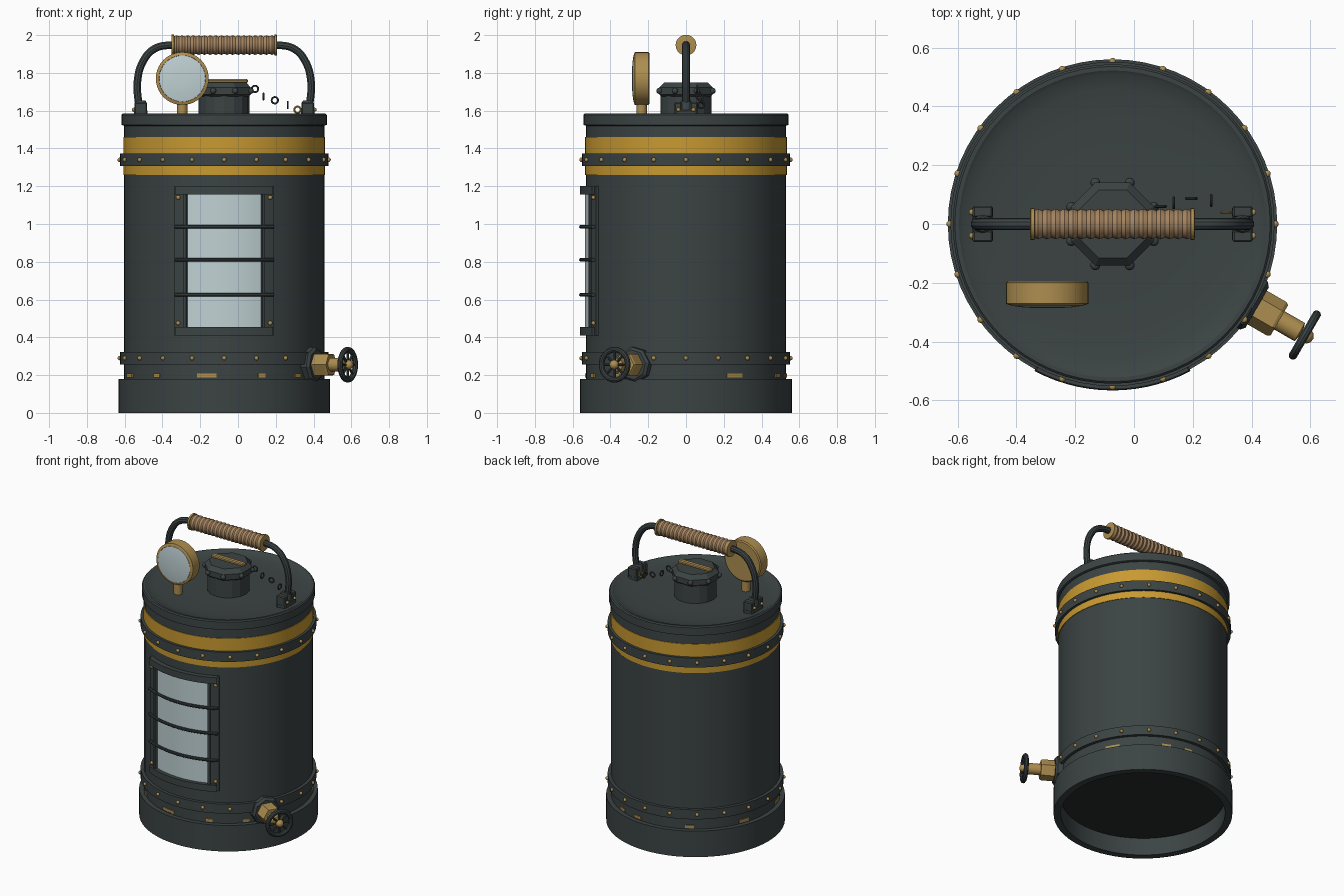
import bpy, bmesh
from math import sin, cos, pi, radians
from mathutils import Vector, Matrix

cube = bpy.data.objects.get("Cube")
if cube:
    bpy.data.objects.remove(cube, do_unlink=True)

CX = -0.073  # tank axis


def material(name, r, g, b):
    m = bpy.data.materials.new(name)
    m.use_nodes = True
    m.diffuse_color = (r, g, b, 1)
    bsdf = next(n for n in m.node_tree.nodes if n.type == 'BSDF_PRINCIPLED')
    bsdf.inputs["Base Color"].default_value = (r, g, b, 1)
    return m


STEEL = material("dark steel", .045, .057, .057)
FLOOR = material("black iron", .02, .024, .024)
YELLOW = material("yellow paint", .58, .32, .03)
BRASS = material("brass", .42, .27, .08)
GRIP = material("tan leather", .38, .235, .12)
GLASS = material("pale glass", .53, .64, .66)


def finish(name, bm, mat, smooth=True):
    bmesh.ops.recalc_face_normals(bm, faces=bm.faces)
    me = bpy.data.meshes.new(name)
    bm.to_mesh(me)
    bm.free()
    return link(name, me, mat, smooth)


def link(name, me, mat, smooth=True):
    ob = bpy.data.objects.new(name, me)
    bpy.context.collection.objects.link(ob)
    me.materials.clear()
    me.materials.append(mat)
    if smooth:
        bpy.ops.object.select_all(action='DESELECT')
        ob.select_set(True)
        bpy.context.view_layer.objects.active = ob
        bpy.ops.object.shade_smooth_by_angle(angle=radians(32))
    return ob


def lathe(name, profile, mat, origin=(CX, 0, 0), axis=(0, 0, 1), segs=64, phase=0, closed=False, smooth=True):
    """Revolve (radius, height) points about an axis; ends are capped unless closed."""
    bm = bmesh.new()
    rot = Vector((0, 0, 1)).rotation_difference(Vector(axis)).to_matrix()
    rings = []
    for r, h in profile:
        rings.append([bm.verts.new(Vector(origin) + rot @ Vector((r * cos(a), r * sin(a), h)))
                      for a in (phase + 2 * pi * i / segs for i in range(segs))])
    pairs = list(zip(rings, rings[1:]))
    if closed:
        pairs.append((rings[-1], rings[0]))
    for p, q in pairs:
        for i in range(segs):
            j = (i + 1) % segs
            bm.faces.new((p[i], p[j], q[j], q[i]))
    if not closed:
        bm.faces.new(rings[0])
        bm.faces.new(rings[-1])
    return finish(name, bm, mat, smooth)


def band(name, r0, r1, z0, z1, mat):
    return lathe(name, [(r0, z0), (r1, z0), (r1, z1), (r0, z1)], mat, closed=True)


def polar(r, deg, z):
    a = radians(deg)
    return Vector((CX + r * cos(a), r * sin(a), z))


def arc_plate(name, r0, r1, a0, a1, z0, z1, mat):
    """Curved plate hugging the tank between two azimuths."""
    bm = bmesh.new()
    n = max(1, round(abs(a1 - a0) / 4))
    secs = []
    for i in range(n + 1):
        a = a0 + (a1 - a0) * i / n
        secs.append([bm.verts.new(polar(r, a, z)) for r, z in ((r0, z0), (r1, z0), (r1, z1), (r0, z1))])
    for p, q in zip(secs, secs[1:]):
        for k in range(4):
            m = (k + 1) % 4
            bm.faces.new((p[k], p[m], q[m], q[k]))
    bm.faces.new(secs[0])
    bm.faces.new(secs[-1])
    return finish(name, bm, mat)


def sweep(name, pts, radius, mat, spline='POLY'):
    cu = bpy.data.curves.new(name, 'CURVE')
    cu.dimensions = '3D'
    cu.bevel_depth, cu.bevel_resolution, cu.use_fill_caps = radius, 3, True
    if spline == 'BEZIER':
        s = cu.splines.new('BEZIER')
        s.bezier_points.add(len(pts) - 1)
        for b, p in zip(s.bezier_points, pts):
            b.co, b.handle_left_type, b.handle_right_type = p, 'AUTO', 'AUTO'
    else:
        s = cu.splines.new('POLY')
        s.points.add(len(pts) - 1)
        for b, p in zip(s.points, pts):
            b.co = (*p, 1)
    tmp = bpy.data.objects.new(name + " path", cu)
    bpy.context.collection.objects.link(tmp)
    bpy.context.view_layer.update()
    me = bpy.data.meshes.new_from_object(tmp.evaluated_get(bpy.context.evaluated_depsgraph_get()))
    bpy.data.objects.remove(tmp, do_unlink=True)
    return link(name, me, mat)


def box(name, lo, hi, mat):
    bm = bmesh.new()
    lo, hi = Vector(lo), Vector(hi)
    bmesh.ops.create_cube(bm, size=1, matrix=Matrix.Translation((lo + hi) / 2) @ Matrix.Diagonal((*(hi - lo), 1)))
    bmesh.ops.bevel(bm, geom=bm.edges[:], offset=.006, segments=1, affect='EDGES')
    return finish(name, bm, mat, False)


def studs(name, places, radius, mat):
    bm = bmesh.new()
    for p in places:
        bmesh.ops.create_icosphere(bm, subdivisions=2, radius=radius, matrix=Matrix.Translation(p))
    return finish(name, bm, mat)


def ring(name, centre, axis, major, minor, mat, segs=32):
    prof = [(major + minor * cos(2 * pi * k / 10), minor * sin(2 * pi * k / 10)) for k in range(10)]
    return lathe(name, prof, mat, centre, axis, segs, closed=True)


# Tank: hollow foot, shell, bands and dished lid
band("base_ring", .515, .56, 0, .18, STEEL)
lathe("tank_floor", [(.52, .12), (.52, .15)], FLOOR)
lathe("tank_shell", [(.53, .14), (.53, 1.54)], STEEL)
band("yellow_band", .52, .534, 1.26, 1.46, YELLOW)
lathe("lid", [(.53, 1.52), (.543, 1.525), (.543, 1.578), (.536, 1.585), (.522, 1.585), (.51, 1.577),
              (.46, 1.566), (.38, 1.558), (.25, 1.555), (.1, 1.555)], STEEL)
for label, z in (("lower", .29), ("upper", 1.34)):
    band(label + "_hoop", .52, .551, z - .033, z + .033, STEEL)
    studs(label + "_hoop_rivets", [polar(.553, 18 * i, z) for i in range(20)], .012, BRASS)

# Brass slips just above the foot
for a, half in ((-158, 2), (-132, 2.2), (-100, 5.5), (-68, 2.2), (-43, 2.2), (29, 5), (66, 3),
                (82, 3), (121, 3), (160, 4), (198, 3)):
    arc_plate("foot_slip", .528, .536, a - half, a + half, .188, .208, BRASS)

# Curved window with frame and guard bars
F = -90
arc_plate("window_glass", .525, .536, F - 22, F + 22, .45, 1.16, GLASS)
for s in (-1, 1):
    arc_plate("window_side_rail", .52, .545, F + s * 21.7, F + s * 28.9, .41, 1.2, STEEL)
    arc_plate("window_side_lip", .52, .553, F + s * 21.4, F + s * 23, .45, 1.16, STEEL)
for z0, z1 in ((.41, .455), (1.155, 1.2)):
    arc_plate("window_end_rail", .52, .562, F - 27.5, F + 27.5, z0, z1, STEEL)
for z in (.625, .81, .985):
    sweep("window_guard_bar", [polar(.556, F + a, z) for a in range(-28, 29, 4)], .01, STEEL)
studs("window_rivets", [polar(.546, F + s * 26.5, z) for s in (-1, 1) for z in (.475, 1.14)], .012, BRASS)

# Filler neck and octagonal cap
lathe("filler_neck", [(.135, 1.54), (.135, 1.69)], STEEL, segs=16, smooth=False)
lathe("filler_cap", [(.14, 1.675), (.153, 1.685), (.153, 1.722), (.125, 1.75)], STEEL,
      segs=8, phase=pi / 8, smooth=False)
studs("cap_knobs", [polar(.152, 22.5 + 45 * i, 1.705) for i in range(8)], .017, STEEL)
box("cap_bar", (CX - .125, -.017, 1.745), (CX + .125, .017, 1.767), BRASS)

# Chain links between cap and handle
for x, y, z, axis in ((.09, .06, 1.715, (0, 1, 0)), (.135, .072, 1.675, (1, 0, 0)),
                      (.195, .087, 1.655, (0, 1, 0)), (.263, .08, 1.63, (1, 0, 0))):
    ring("chain_link", (x, y, z), axis, .017, .005, STEEL, 16)
ring("chain_end_link", (.315, .04, 1.605), (0, 1, 0), .017, .005, BRASS, 16)

# Carrying handle
half = [(.442, 1.59), (.458, 1.68), (.46, 1.75), (.43, 1.86), (.37, 1.927), (.27, 1.948)]
sweep("handle_tube", [(CX - x, 0, z) for x, z in half] + [(CX + x, 0, z) for x, z in reversed(half)],
      .021, STEEL, 'BEZIER')
ribs = 18
grip = [(.046 + .006 * (k % 2), -.268 + .536 * k / (2 * ribs)) for k in range(2 * ribs + 1)]
lathe("handle_grip", grip, GRIP, (CX, 0, 1.947), (1, 0, 0), 20)
for s in (-1, 1):
    lathe("grip_collar", [(.045, -.008), (.055, -.006), (.055, .006), (.045, .008)], BRASS,
          (CX + s * .272, 0, 1.947), (1, 0, 0), 20)
    x = CX + s * .442
    box("handle_foot", (x - .036, -.06, 1.55), (x + .036, .06, 1.605), STEEL)
    for t in (-1, 1):
        box("handle_cheek", (x - .034, t * .042 - .02, 1.58), (x + .034, t * .042 + .02, 1.645), STEEL)
    studs("handle_foot_rivets", [(x + s * .036, t * .04, 1.605) for t in (-1, 1)], .011, BRASS)
    lathe("handle_socket", [(.033, 1.58), (.033, 1.64), (.024, 1.655)], STEEL, (x, 0, 0), segs=16)

# Pressure gauge on its post
G = (-.295, -.235, 1.77)
lathe("gauge_case", [(.132, -.042), (.14, -.036), (.14, .036), (.123, .042), (.12, .034)], BRASS,
      G, (0, -1, 0), 40)
lathe("gauge_face", [(.122, .03), (.122, .043), (.08, .049), (.03, .051)], GLASS, G, (0, -1, 0), 40)
lathe("gauge_post", [(.028, 1.54), (.028, 1.65)], BRASS, (G[0], G[1], 0), segs=12)

# Drain valve with handwheel
out = Vector((cos(radians(-30)), sin(radians(-30)), 0))
side, up = Vector((-out.y, out.x, 0)), Vector((0, 0, 1))
V = polar(0, 0, .255)
lathe("valve_flange", [(.095, .5), (.095, .555), (.08, .568)], STEEL, V, out, 8, pi / 8, smooth=False)
lathe("valve_nut", [(.06, .56), (.066, .568), (.066, .645), (.06, .655)], BRASS, V, out, 6, smooth=False)
lathe("valve_stem", [(.036, .64), (.036, .735), (.018, .74), (.018, .765)], BRASS, V, out, 16)
hub = V + out * .755
ring("handwheel_rim", hub, out, .08, .015, STEEL)
for i in range(4):
    d = side * cos(pi * i / 4) + up * sin(pi * i / 4)
    sweep("handwheel_spoke", [hub - d * .08, hub + d * .08], .007, STEEL)
studs("handwheel_hub", [hub + out * .006], .026, BRASS)
